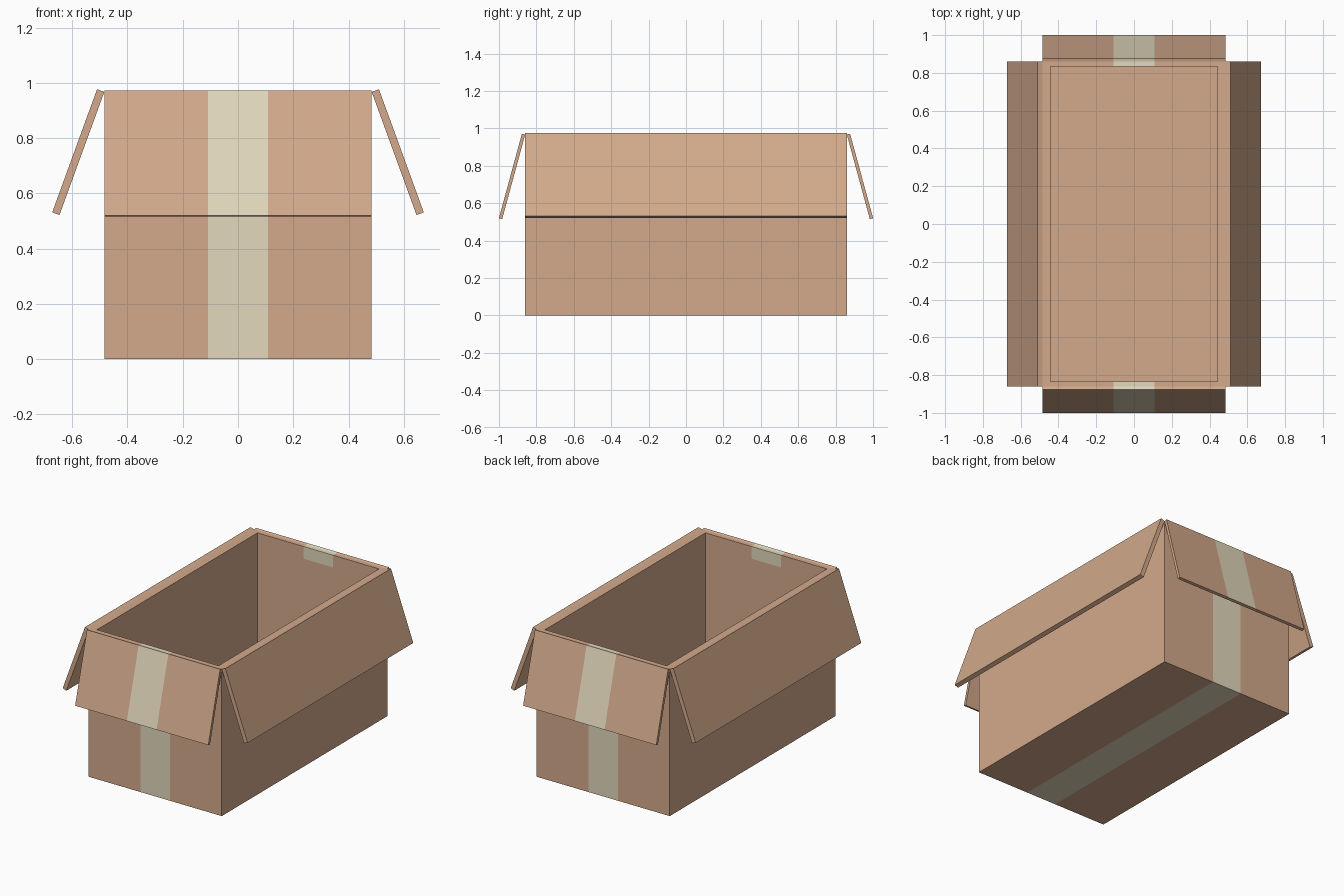
import bpy, bmesh
from math import sin, cos, radians
from mathutils import Vector, Matrix

if "Cube" in bpy.data.objects:
    bpy.data.objects.remove(bpy.data.objects["Cube"])


def material(name, color):
    m = bpy.data.materials.new(name)
    m.diffuse_color = color
    m.use_nodes = True
    m.node_tree.nodes["Principled BSDF"].inputs["Base Color"].default_value = m.diffuse_color
    return m


CARD = material("cardboard", (0.65, 0.40, 0.26, 1))
TAPE = material("packing_tape", (0.76, 0.69, 0.50, 1))

HX, HY, H = 0.484, 0.86, 0.967        # half width, half length, height
IX, IY, FLOOR = 0.442, 0.833, 0.03    # half inner sizes, floor height
TAPE_HALF = 0.108
TAPE_INSIDE = H - 0.08                # lower end of the tape inside


def cut(bm, co, no):
    geom = bm.verts[:] + bm.edges[:] + bm.faces[:]
    bmesh.ops.bisect_plane(bm, geom=geom, plane_co=co, plane_no=no, dist=1e-5)


def finish(name, bm, is_tape=None):
    bmesh.ops.recalc_face_normals(bm, faces=bm.faces)
    mesh = bpy.data.meshes.new(name)
    mesh.materials.append(CARD)
    mesh.materials.append(TAPE)
    if is_tape:
        for f in bm.faces:
            f.material_index = int(is_tape(f.calc_center_median(), f.normal))
    bm.to_mesh(mesh)
    bm.free()
    ob = bpy.data.objects.new(name, mesh)
    bpy.context.collection.objects.link(ob)
    return ob


# Open box: block with the top inset and pushed down to the floor
bm = bmesh.new()
bmesh.ops.create_cube(bm, size=1, matrix=Matrix.Translation((0, 0, H / 2))
                      @ Matrix.Diagonal((2 * HX, 2 * HY, H, 1)))
top = max(bm.faces, key=lambda f: f.calc_center_median().z)
bmesh.ops.inset_individual(bm, faces=[top], thickness=0.02)
rim = list(top.verts)
for v in rim:
    v.co.x = IX if v.co.x > 0 else -IX
    v.co.y = IY if v.co.y > 0 else -IY
inner = bmesh.ops.extrude_discrete_faces(bm, faces=[top])["faces"][0]
for v in inner.verts:
    v.co.z = FLOOR
bmesh.ops.remove_doubles(bm, verts=bm.verts, dist=1e-5)

# Tape strip: split the box along the strip and colour the faces inside it
for s in (-1, 1):
    cut(bm, (s * TAPE_HALF, 0, 0), (1, 0, 0))
cut(bm, (0, 0, TAPE_INSIDE), (0, 0, 1))


def box_tape(c, n):
    if abs(c.x) > TAPE_HALF:
        return False
    outside = c.z < 0.001 or abs(c.y) > HY - 0.001
    return outside or c.z > TAPE_INSIDE


finish("box_body", bm, box_tape)


# Flap: tilted slab hanging outward from a rim edge
def flap(name, out, dist, half_width, thick, length, angle, taped=False):
    a = radians(angle)
    out, up = Vector(out), Vector((0, 0, 1))
    along = out.cross(up)
    hinge = out * dist + up * H
    across = (out * cos(a) + up * sin(a)) * thick
    down = (out * sin(a) - up * cos(a)) * length
    bm = bmesh.new()
    profile = [hinge, hinge + across, hinge + across + down, hinge + down]
    face = bm.faces.new([bm.verts.new(p - along * half_width) for p in profile])
    ext = bmesh.ops.extrude_face_region(bm, geom=[face])["geom"]
    bmesh.ops.translate(bm, vec=along * half_width * 2,
                        verts=[g for g in ext if isinstance(g, bmesh.types.BMVert)])
    if taped:
        for s in (-1, 1):
            cut(bm, (s * TAPE_HALF, 0, 0), (1, 0, 0))

    # tape covers the outer face and the top edge
    def flap_tape(c, n):
        return taped and abs(c.x) < TAPE_HALF and n.z > 0.1

    return finish(name, bm, flap_tape)


for s, side in ((-1, "left"), (1, "right")):
    flap(side + "_flap", (s, 0, 0), HX, HY, 0.028, 0.474, 20)
for s, side in ((-1, "front"), (1, "back")):
    flap(side + "_flap", (0, s, 0), HY, HX, 0.018, 0.468, 15.2, True)
